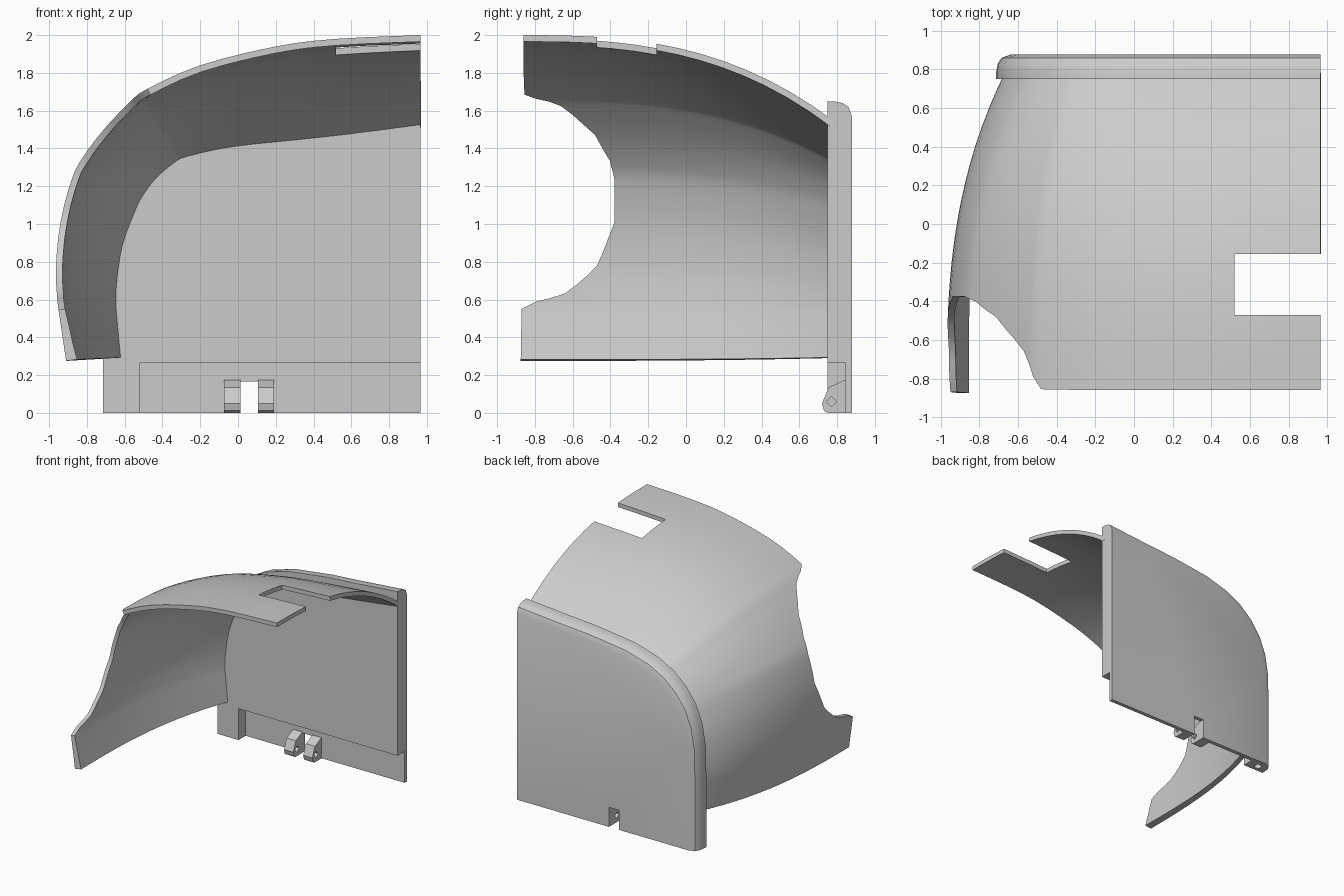
import bpy, bmesh
from math import cos, sin, tau
from mathutils import Vector

cube = bpy.data.objects.get("Cube")
if cube:
    bpy.data.objects.remove(cube)

grey = bpy.data.materials.new("light_grey")
grey.use_nodes = True
grey.diffuse_color = (0.6, 0.6, 0.6, 1)
grey.node_tree.nodes["Principled BSDF"].inputs["Base Color"].default_value = (0.6, 0.6, 0.6, 1)


def loft(name, rings, closed):
    """Skin a list of point rings; closed rings also get end caps."""
    bm = bmesh.new()
    rows = [[bm.verts.new(p) for p in ring] for ring in rings]
    n = len(rows[0])
    for a, b in zip(rows, rows[1:]):
        for i in range(n if closed else n - 1):
            j = (i + 1) % n
            bm.faces.new((a[i], a[j], b[j], b[i]))
    if closed:
        bm.faces.new(rows[0])
        bm.faces.new(rows[-1])
    bmesh.ops.recalc_face_normals(bm, faces=bm.faces)
    mesh = bpy.data.meshes.new(name)
    bm.to_mesh(mesh)
    bm.free()
    mesh.materials.append(grey)
    obj = bpy.data.objects.new(name, mesh)
    bpy.context.collection.objects.link(obj)
    return obj


def box(name, lo, hi):
    def ring(z):
        return [(lo[0], lo[1], z), (hi[0], lo[1], z), (hi[0], hi[1], z), (lo[0], hi[1], z)]
    return loft(name, [ring(lo[2]), ring(hi[2])], True)


def apply_modifiers(obj):
    bpy.ops.object.select_all(action='DESELECT')
    obj.select_set(True)
    bpy.context.view_layer.objects.active = obj
    for m in list(obj.modifiers):
        bpy.ops.object.modifier_apply(modifier=m.name)


def cut(obj, cutter):
    m = obj.modifiers.new("cut", 'BOOLEAN')
    m.operation = 'DIFFERENCE'
    m.solver = 'EXACT'
    m.object = cutter
    apply_modifiers(obj)
    bpy.data.objects.remove(cutter)


def smooth(obj, angle):
    apply_modifiers(obj)
    bpy.ops.object.shade_smooth_by_angle(angle=angle)


def refine(points, steps):
    """Spline through the points with extra points in between."""
    pts = [Vector(p) for p in points]
    out = []
    for i in range(len(pts) - 1):
        a, b = pts[i], pts[i + 1]
        ta = (b - pts[max(i - 1, 0)]) / 2
        tb = (pts[min(i + 2, len(pts) - 1)] - a) / 2
        for k in range(steps):
            t = k / steps
            s = t * t * (3 - 2 * t)
            out.append(a * (1 - s) + b * s + ta * t * (1 - t) ** 2 - tb * t * t * (1 - t))
    return out + [pts[-1]]


END, BACK = 0.965, 0.75

# Curved hood: front x, front z, back x, back z, and the front edge y
ribs = [
    (-.91, .275, -.66, .29), (-.95, .545, -.68, .5),
    (-.96, .63, -.685, .58), (-.97, .78, -.68, .71),
    (-.95, 1.02, -.65, .9), (-.89, 1.25, -.585, 1.08),
    (-.83, 1.36, -.54, 1.17), (-.72, 1.5, -.465, 1.27),
    (-.57, 1.65, -.36, 1.36), (-.48, 1.715, -.29, 1.395),
    (-.2, 1.84, -.05, 1.45), (.2, 1.94, .3, 1.49),
    (.52, 1.98, .57, 1.52), (END, 2.0, END, 1.57),
]
edge_y = [-.875, -.87, -.64, -.47, -.375, -.375, -.4, -.48, -.66, -.855, -.86, -.86, -.86, -.86]
STEPS, ROWS = 3, 14
fine = refine(ribs, STEPS)
hood_rings = []
for r in range(ROWS + 1):
    ring = []
    for i, (fx, fz, bx, bz) in enumerate(fine):
        k, t = divmod(i, STEPS)
        fy = edge_y[k] + (edge_y[min(k + 1, len(ribs) - 1)] - edge_y[k]) * t / STEPS
        y = BACK + 0.04 + (fy - BACK - 0.04) * r / ROWS
        f = 1 - max(0, 1 - (BACK - y) / 1.625) ** 2.75
        ring.append((bx + (fx - bx) * f, y, bz + (fz - bz) * f))
    hood_rings.append(ring)
hood = loft("hood", hood_rings, False)

# Thicken the hood inwards, more towards the lower front tip
weights = hood.vertex_groups.new(name="thickness")
for r in range(ROWS + 1):
    for i in range(len(fine)):
        extra = max(0, 1 - i / STEPS) * r / ROWS
        weights.add([r * len(fine) + i], 0.6 + 0.4 * extra, 'REPLACE')
middle = hood.data.polygons[len(hood.data.polygons) // 2]
outward = middle.normal.dot(middle.center - Vector((0.5, 0, 0.7))) > 0
solid = hood.modifiers.new("thickness", 'SOLIDIFY')
solid.thickness = 0.058
solid.vertex_group = weights.name
solid.offset = -1 if outward else 1
apply_modifiers(hood)
cut(hood, box("hood_notch", (.52, -.47, 1.5), (1.2, -.155, 2.3)))
smooth(hood, 0.6)

# Back plate with a rounded rear rim
outline = [(-.715, 0), (-.715, .6), (-.71, .85), (-.68, 1.03), (-.62, 1.18),
           (-.53, 1.305), (-.41, 1.41), (-.27, 1.485), (-.05, 1.55),
           (.3, 1.595), (.57, 1.615), (END, 1.65)]


def plate_ring(y, inset):
    pts = []
    for i, (x, z) in enumerate(outline):
        x0, z0 = outline[max(i - 1, 0)]
        x1, z1 = outline[min(i + 1, len(outline) - 1)]
        n = Vector((z1 - z0, x0 - x1)).normalized()
        if i == len(outline) - 1:
            n = Vector((0, -1))
        pts.append((x + n.x * inset, y, z + n.y * inset))
    return pts + [(END, y, 0)]


plate = loft("back_plate", [plate_ring(BACK, 0), plate_ring(.79, .002), plate_ring(.83, .01),
                            plate_ring(.86, .03), plate_ring(.878, .08)], True)
cut(plate, box("plate_recess", (-.52, .6, -.1), (1.2, .845, .265)))
cut(plate, box("plate_slot", (.012, .6, -.1), (.105, 1, .165)))

# Round pin socket under the thick corner of the plate
circle = [(-.62 + .03 * cos(tau * i / 12), .805 + .03 * sin(tau * i / 12)) for i in range(12)]
cut(plate, loft("pin_socket", [[(x, y, z) for x, y in circle] for z in (-.1, .1)], True))
smooth(plate, 0.5)

# Pair of hinge lugs with pin holes
lug_profile = [(.855, .175), (.835, .172), (.755, .135), (.72, .05), (.73, .012), (.748, 0), (.855, 0)]
for name, x0, x1 in (("right_hinge_lug", -.075, .012), ("left_hinge_lug", .105, .19)):
    lug = loft(name, [[(x, y, z) for y, z in lug_profile] for x in (x0, x1)], True)
    hole = [(.77, .033), (.797, .06), (.77, .087), (.743, .06)]
    cut(lug, loft("pin_hole", [[(x, y, z) for y, z in hole] for x in (x0 - .1, x1 + .1)], True))
